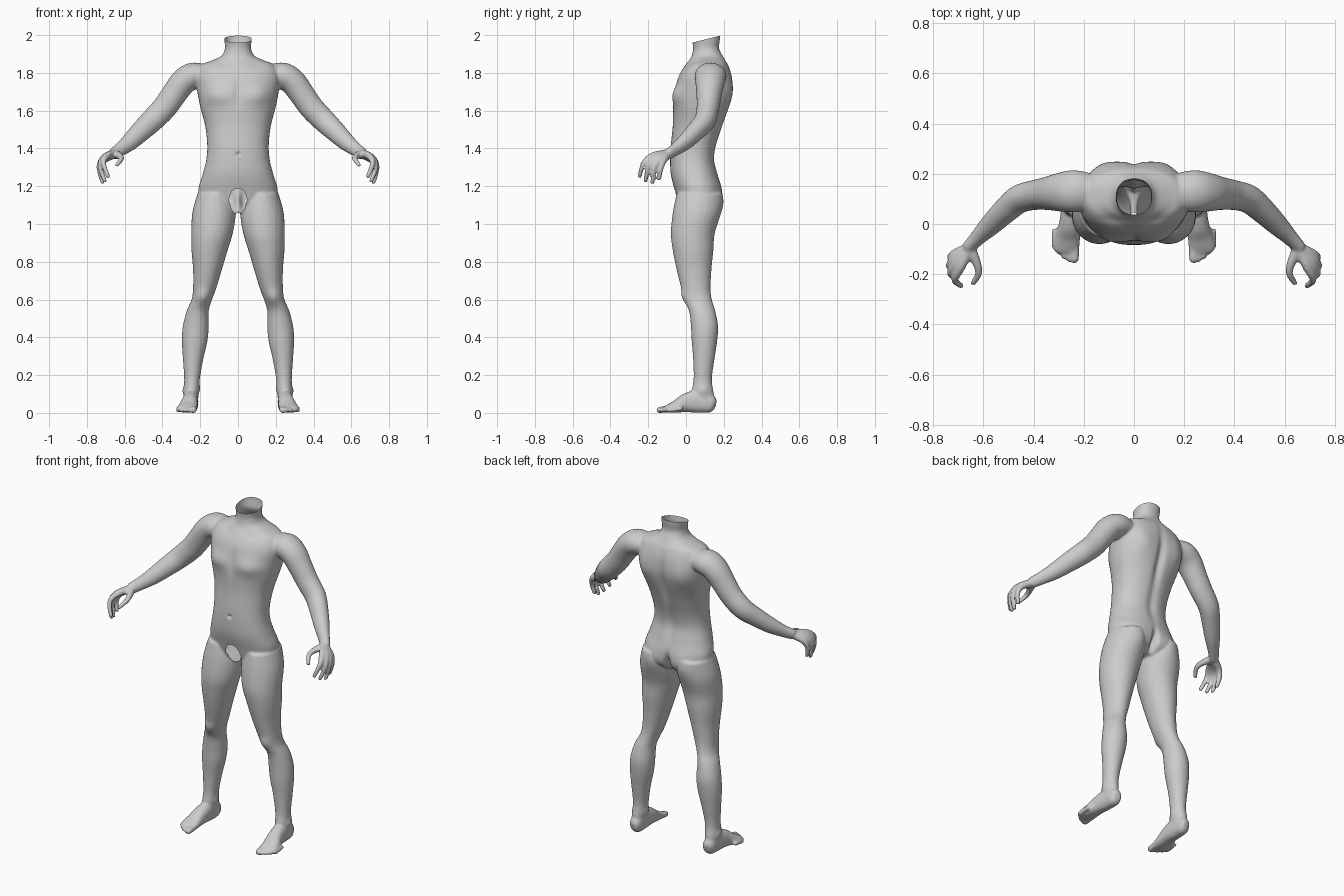
import bpy, bmesh, math
from mathutils import Vector

bm = bmesh.new()


def spline(rows, steps=5):
    """Catmull-Rom interpolation through rows of numbers."""
    out = []
    for i in range(len(rows) - 1):
        a, b, c, d = rows[max(i - 1, 0)], rows[i], rows[i + 1], rows[min(i + 2, len(rows) - 1)]
        for s in range(steps):
            t = s / steps
            out.append([0.5 * (2 * q + (r - p) * t + (2 * p - 5 * q + 4 * r - u) * t * t
                               + (3 * q - p - 3 * r + u) * t ** 3)
                        for p, q, r, u in zip(a, b, c, d)])
    return out + [list(rows[-1])]


def tube(rows, side=1, ref=(0, 1, 0), flat=None, power=2.0, n=32):
    """Closed loft through (x, y, z, radius along ref, other radius)."""
    pts = spline(rows)
    cs = [Vector((p[0] * side, p[1], p[2])) for p in pts]
    rings = []
    for i, p in enumerate(pts):
        t = Vector(flat) if flat else (cs[min(i + 1, len(cs) - 1)] - cs[max(i - 1, 0)]).normalized()
        u = Vector(ref)
        u = (u - t * u.dot(t)).normalized()
        v = t.cross(u)
        ring = []
        for k in range(n):
            a = 2 * math.pi * k / n
            c, s = math.cos(a), math.sin(a)
            c = math.copysign(abs(c) ** (2 / power), c)
            s = math.copysign(abs(s) ** (2 / power), s)
            ring.append(bm.verts.new(cs[i] + u * c * p[3] + v * s * p[4]))
        rings.append(ring)
    for r, q in zip(rings, rings[1:]):
        for k in range(n):
            bm.faces.new((r[k], r[(k + 1) % n], q[(k + 1) % n], q[k]))
    bm.faces.new(rings[0][::-1])
    bm.faces.new(rings[-1])


def section(z, cx, rx, front, back):
    return (cx, (front + back) / 2, z, (back - front) / 2, rx)


# Torso and neck: height, half width, front y, back y
torso = [(2.05, .076, .03, .185), (1.98, .073, .032, .18), (1.93, .069, .038, .175),
         (1.89, .088, .03, .195), (1.865, .14, .015, .21), (1.84, .195, -.005, .225),
         (1.78, .222, -.04, .243), (1.70, .215, -.06, .247), (1.62, .20, -.068, .23),
         (1.52, .174, -.07, .195), (1.42, .163, -.08, .163), (1.34, .168, -.084, .152),
         (1.26, .188, -.08, .17), (1.18, .21, -.06, .19), (1.11, .19, -.04, .18),
         (1.06, .12, 0, .13)]
tube([section(z, 0, w, f, b) for z, w, f, b in torso], flat=(0, 0, -1), power=2.25, n=48)

# Leg: height, inner x, outer x, front y, back y
leg = [(1.16, .03, .215, -.05, .185), (1.06, .012, .242, -.07, .183), (.95, .028, .247, -.08, .152),
       (.86, .055, .246, -.07, .145), (.76, .085, .238, -.05, .135), (.66, .115, .238, -.025, .13),
       (.60, .138, .246, -.01, .137), (.54, .155, .272, .016, .155), (.46, .155, .292, .026, .17),
       (.38, .162, .297, .03, .165), (.28, .185, .291, .038, .15), (.18, .202, .285, .04, .137),
       (.11, .207, .288, .03, .146), (.05, .215, .284, .04, .15)]

# Arm centre line: x, y, z, depth radius, other radius
arm = [(.16, .125, 1.785, .07, .055), (.235, .13, 1.785, .084, .07), (.29, .127, 1.752, .078, .07),
       (.34, .122, 1.685, .067, .067), (.39, .116, 1.615, .06, .065), (.455, .10, 1.548, .056, .062),
       (.51, .055, 1.495, .05, .056), (.57, -.003, 1.437, .042, .047), (.62, -.053, 1.397, .031, .037),
       (.66, -.095, 1.37, .025, .032)]

# Foot along its length: x, y, z, height radius, width radius
foot = [(.25, .157, .045, .022, .018), (.248, .135, .05, .047, .035), (.25, .06, .062, .06, .04),
        (.255, 0, .054, .05, .043), (.264, -.05, .036, .034, .05), (.27, -.09, .025, .023, .053),
        (.272, -.112, .02, .016, .046)]

# Fingers: knuckle, middle joint and tip of each, thumb last
fingers = [((.69, -.172, 1.363), (.713, -.222, 1.325), (.688, -.246, 1.252)),
           ((.708, -.16, 1.353), (.73, -.198, 1.305), (.705, -.214, 1.228)),
           ((.716, -.142, 1.343), (.735, -.168, 1.295), (.718, -.178, 1.22)),
           ((.715, -.12, 1.335), (.73, -.134, 1.29), (.719, -.143, 1.237)),
           ((.630, -.145, 1.362), (.618, -.195, 1.345), (.641, -.236, 1.312))]

for side in (1, -1):
    tube([section(z, (a + b) / 2, (b - a) / 2, f, k) for z, a, b, f, k in leg], side, flat=(0, 0, -1))
    tube(arm, side)
    tube(foot, side, ref=(0, 0, 1), power=2.3)
    for i in range(5):
        x, r = .234 + .020 * i, (.018 if i == 0 else .0125)
        tip = -.152 + .004 * i * i * .9
        tube([(x, tip + .075, .026, r, r), (x + .002, tip + .03, .02, r, r),
              (x + .003, tip + .008, .016, r * .95, r * .95), (x + .003, tip - .003, .014, r * .6, r * .6)],
             side, ref=(0, 0, 1), n=12)
    for k, m, t in fingers:
        a, e = Vector((.655, -.095, 1.371)), Vector(t)
        end = e + (e - Vector(m)).normalized() * .006
        tube([(*a, .024, .024), (*k, .019, .019), (*m, .0145, .0145), (*t, .0115, .0115),
              (*end, .007, .007)], side, ref=(.8, .1, .55), n=12)

# Fuse all parts into one smooth skin
mesh = bpy.data.meshes.new("body")
bmesh.ops.recalc_face_normals(bm, faces=bm.faces)
bm.to_mesh(mesh)
bm.free()
body = bpy.data.objects.new("body", mesh)
bpy.context.collection.objects.link(body)
rm = body.modifiers.new("fuse", 'REMESH')
rm.mode, rm.voxel_size = 'VOXEL', .0065
sm = body.modifiers.new("soften", 'SMOOTH')
sm.factor, sm.iterations = .5, 7
bm = bmesh.new()
bm.from_object(body, bpy.context.evaluated_depsgraph_get())
body.modifiers.clear()

# Muscle bumps and hollows: x, y, z, spread x, y, z, push outward
bumps = [(.10, -.05, 1.68, .07, .07, .05, .018), (.12, .22, 1.70, .06, .07, .08, .014),
         (0, .23, 1.60, .025, .08, .16, -.02), (0, .16, 1.36, .03, .05, .10, -.01),
         (0, -.085, 1.37, .011, .03, .009, -.014), (0, .19, 1.10, .018, .06, .07, -.04),
         (.10, .18, 1.12, .06, .06, .06, .014), (0, -.06, 1.70, .02, .05, .07, -.007),
         (.19, -.01, .62, .03, .03, .035, .008), (.09, .02, 1.85, .05, .05, .02, -.008),
         (.29, .09, .12, .02, .025, .02, .006), (.20, .09, .13, .02, .025, .02, .006)]
bm.normal_update()
moves = []
for v in bm.verts:
    push = 0
    for x, y, z, sx, sy, sz, amt in bumps:
        d = ((abs(v.co.x) - x) / sx) ** 2 + ((v.co.y - y) / sy) ** 2 + ((v.co.z - z) / sz) ** 2
        if d < 9:
            push += amt * math.exp(-d)
    moves.append(v.normal * push)
for v, m in zip(bm.verts, moves):
    v.co += m

# Open slanted neck
bmesh.ops.bisect_plane(bm, geom=bm.verts[:] + bm.edges[:] + bm.faces[:], dist=1e-5,
                       plane_co=(0, .105, 1.978), plane_no=(0, -.25, 1), clear_outer=True)

# Oval opening at the front of the hips
gone = []
for f in bm.faces:
    c = f.calc_center_median()
    if c.y < .04 and (c.x / (.046 if c.z > 1.12 else .040)) ** 2 + ((c.z - 1.122) / .066) ** 2 < 1:
        gone.append(f)
bmesh.ops.delete(bm, geom=gone, context='FACES')
rim = [v for v in bm.verts if v.is_boundary and v.co.z < 1.5]
for _ in range(4):
    bmesh.ops.smooth_vert(bm, verts=rim, factor=.5, use_axis_x=True, use_axis_y=True, use_axis_z=True)

# Rest on the ground
low = min(v.co.z for v in bm.verts)
for v in bm.verts:
    v.co.z -= low * max(0, 1 - v.co.z)
for f in bm.faces:
    f.smooth = True
bm.to_mesh(mesh)
bm.free()
